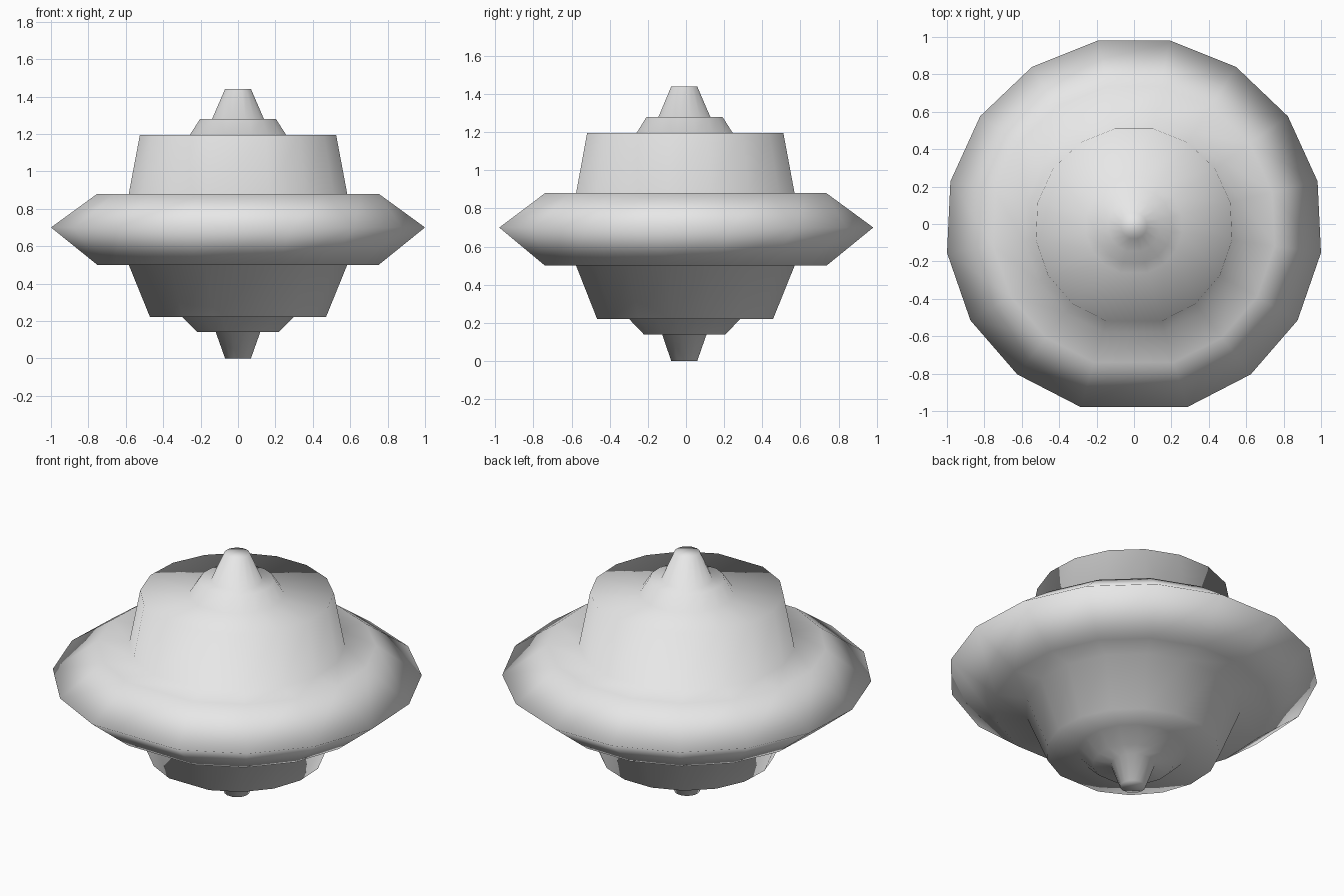
import bpy, bmesh, math

cube = bpy.data.objects.get("Cube")
if cube:
    bpy.data.objects.remove(cube, do_unlink=True)

# Single plain grey finish
GREY = (0.8, 0.8, 0.8, 1.0)
mat = bpy.data.materials.new("light grey")
mat.use_nodes = True
mat.diffuse_color = GREY
mat.node_tree.nodes["Principled BSDF"].inputs["Base Color"].default_value = GREY

# Half profile (radius, height) from the bottom spike to the top spire
PROFILE = [
    (0.07, 0.0), (0.12, 0.14),       # bottom spike
    (0.22, 0.14), (0.30, 0.22),      # lower step
    (0.475, 0.22), (0.59, 0.50),     # lower hull
    (0.76, 0.50), (1.01, 0.70), (0.76, 0.88),  # rim disc
    (0.59, 0.88), (0.53, 1.195),     # upper hull
    (0.26, 1.195), (0.205, 1.28),    # upper step
    (0.14, 1.28), (0.07, 1.44),      # top spire
]
SIDES = 16
STEP = math.tau / 16.5   # even steps, leaving one wider side at the front
SHIFT_Y = -0.01


def lathe(name, profile):
    """Turn the profile into closed rings with flat end caps."""
    bm = bmesh.new()
    start = math.pi / 2 - STEP / 2 - (SIDES / 2 - 1) * STEP
    angles = [start + i * STEP for i in range(SIDES)]
    rings = [[bm.verts.new((r * math.cos(a), r * math.sin(a) + SHIFT_Y, z))
              for a in angles] for r, z in profile]
    for low, high in zip(rings, rings[1:]):
        for i in range(SIDES):
            j = (i + 1) % SIDES
            bm.faces.new((low[i], low[j], high[j], high[i]))
    bm.faces.new(rings[0][::-1])
    bm.faces.new(rings[-1])
    for face in bm.faces:
        face.smooth = True
    mesh = bpy.data.meshes.new(name)
    bm.to_mesh(mesh)
    bm.free()
    mesh.materials.append(mat)
    obj = bpy.data.objects.new(name, mesh)
    bpy.context.collection.objects.link(obj)
    return obj


lathe("saucer_hull", PROFILE)
